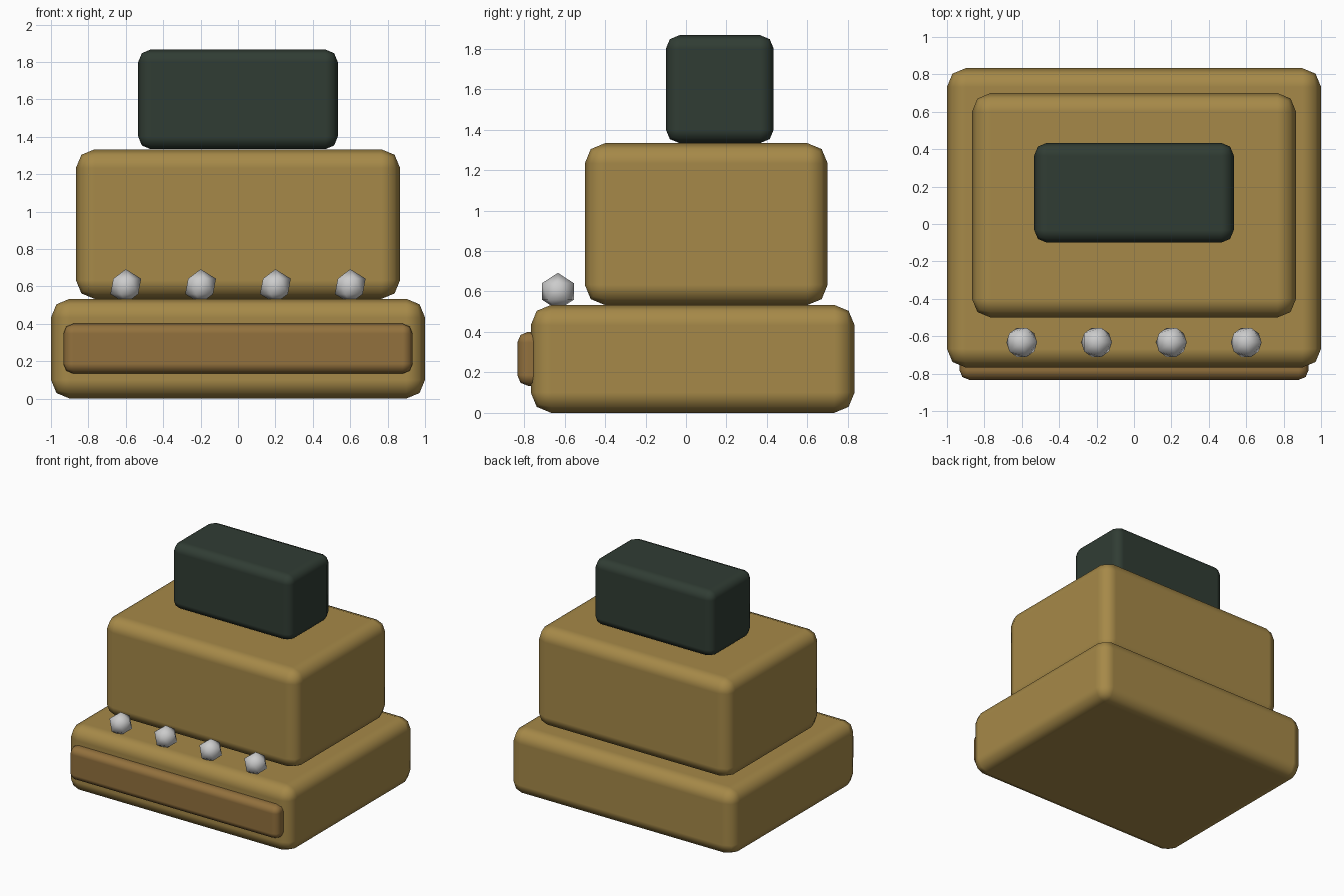
import bpy

if "Cube" in bpy.data.objects:
    bpy.data.objects.remove(bpy.data.objects["Cube"])


def material(name, color):
    m = bpy.data.materials.new(name)
    m.diffuse_color = (*color, 1)
    m.use_nodes = True
    m.node_tree.nodes["Principled BSDF"].inputs["Base Color"].default_value = m.diffuse_color
    return m


brass = material("brass", (0.38, 0.25, 0.065))
wood = material("wood", (0.29, 0.165, 0.047))
dark = material("dark_green", (0.030, 0.046, 0.034))


def rounded_box(name, size, center, bevel, mat):
    bpy.ops.mesh.primitive_cube_add(size=1, location=center)
    ob = bpy.context.object
    ob.name = name
    ob.scale = size
    bpy.ops.object.transform_apply(location=False, rotation=False, scale=True)
    bpy.ops.object.shade_smooth()
    mod = ob.modifiers.new("bevel", 'BEVEL')
    mod.width = bevel
    mod.segments = 2
    mod.harden_normals = True
    ob.data.materials.append(mat)
    return ob


# Stacked housing of the register
rounded_box("base", (2.0, 1.6, 0.533), (0, 0.033, 0.267), 0.1, brass)
rounded_box("body", (1.733, 1.2, 0.8), (0, 0.1, 0.933), 0.1, brass)
rounded_box("display", (1.067, 0.533, 0.533), (0, 0.167, 1.6), 0.067, dark)

# Cash drawer front
rounded_box("drawer", (1.867, 0.133, 0.267), (0, -0.767, 0.267), 0.053, wood)

# Row of faceted keys, left grey
for i in range(4):
    bpy.ops.mesh.primitive_ico_sphere_add(
        subdivisions=1, radius=0.092, location=(-0.6 + 0.4 * i, -0.633, 0.6))
    bpy.context.object.name = f"key_{i + 1}"
    bpy.ops.object.shade_smooth()
